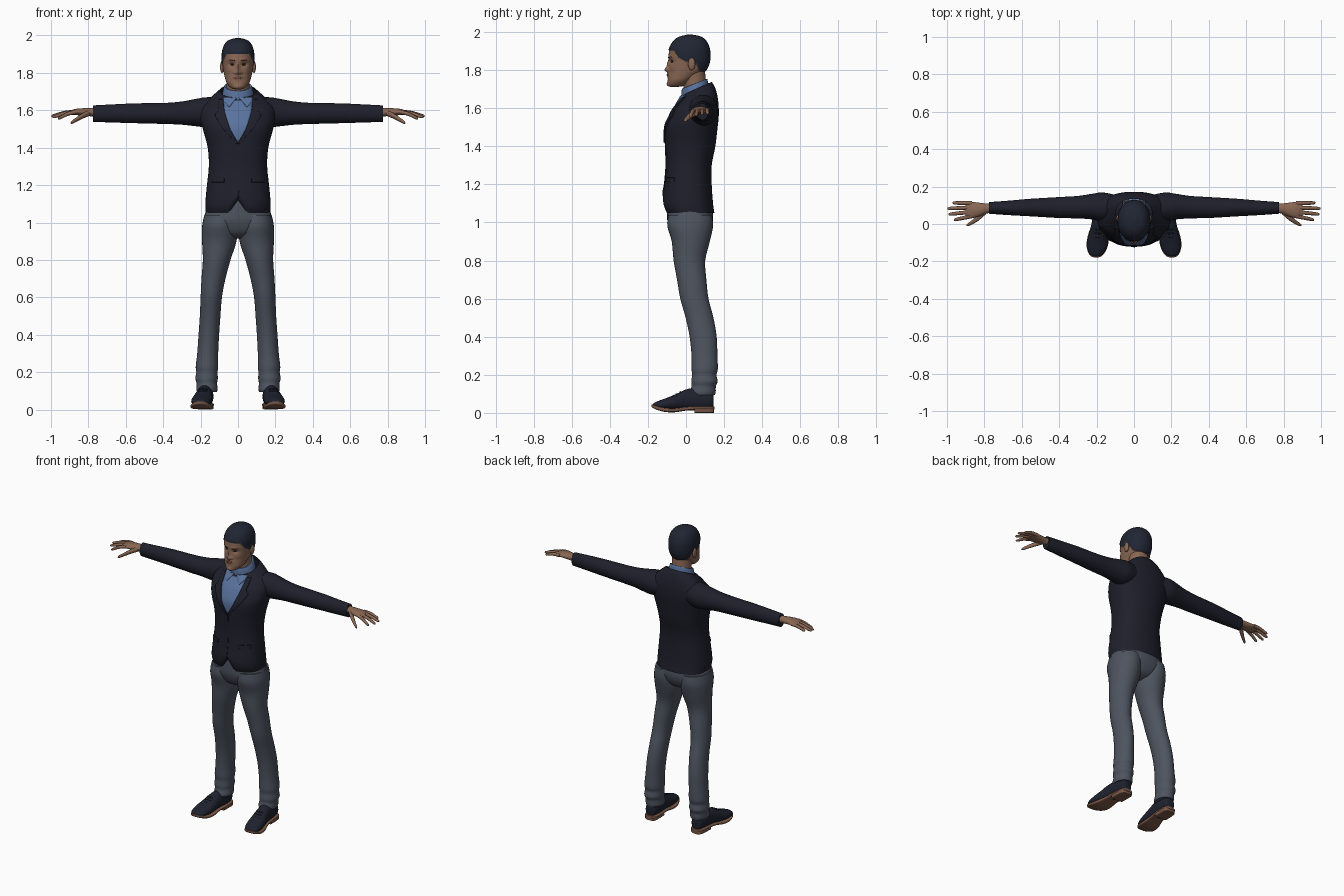
import bpy, bmesh, math
from mathutils import Vector
from mathutils.bvhtree import BVHTree

if "Cube" in bpy.data.objects:
    bpy.data.objects.remove(bpy.data.objects["Cube"])
parts = []


def material(name, *rgb):
    m = bpy.data.materials.new(name)
    m.use_nodes = True
    m.diffuse_color = (*rgb, 1)
    m.node_tree.nodes["Principled BSDF"].inputs["Base Color"].default_value = (*rgb, 1)
    return m


jacket_navy = material("jacket navy", .013, .014, .024)
shirt_blue = material("shirt blue", .1, .17, .34)
trouser_grey = material("trouser grey", .075, .088, .115)
skin = material("skin", .25, .135, .088)
hair_dark = material("hair dark", .015, .019, .033)
shoe_dark = material("shoe dark", .013, .016, .028)
sole_brown = material("sole brown", .2, .1, .065)
lip_brown = material("lip brown", .15, .065, .048)
eye_dark = material("eye dark", .04, .025, .02)


def finish(name, bm, *mats):
    mesh = bpy.data.meshes.new(name)
    bm.to_mesh(mesh)
    bm.free()
    for m in mats:
        mesh.materials.append(m)
    obj = bpy.data.objects.new(name, mesh)
    bpy.context.collection.objects.link(obj)
    parts.append(obj)
    return obj


def spline(rings, steps):
    """Smooth in-between rings (Catmull-Rom)."""
    pts = [Vector(r) for r in rings]
    pts = [pts[0]] + pts + [pts[-1]]
    out = []
    for a, b, c, d in zip(pts, pts[1:], pts[2:], pts[3:]):
        for i in range(steps):
            t = i / steps
            out.append(b + .5 * t * (c - a + t * (2*a - 5*b + 4*c - d + t * (3*(b - c) + d - a))))
    return out + [pts[-1]]


def loft(name, rings, axis, *mats, power=1, seg=32, steps=4, tweak=None, capped=True, rule=None):
    """Skin over oval rings (x, y, z, radius, radius) set across an axis."""
    bm = bmesh.new()
    rows = []
    for x, y, z, a, b in spline(rings, steps):
        row = []
        for i in range(seg):
            t = math.tau * i / seg
            u, v = math.cos(t), math.sin(t)
            u = a * math.copysign(abs(u) ** power, u)
            v = b * math.copysign(abs(v) ** power, v)
            offset = {"z": (u, v, 0), "x": (0, u, v), "y": (u, 0, v)}[axis]
            p = Vector((x, y, z)) + Vector(offset)
            row.append(bm.verts.new(tweak(p) if tweak else p))
        rows.append(row)
    for low, high in zip(rows, rows[1:]):
        for i in range(seg):
            j = (i + 1) % seg
            bm.faces.new((low[i], low[j], high[j], high[i]))
    if capped:
        bm.faces.new(rows[0])
        bm.faces.new(rows[-1])
    bmesh.ops.recalc_face_normals(bm, faces=bm.faces)
    if rule:
        for f in bm.faces:
            f.material_index = rule(f.calc_center_median())
    return finish(name, bm, *mats)


def lerp(table, v):
    """Piecewise straight lookup: rows start with the key."""
    for a, b in zip(table, table[1:]):
        if v <= b[0]:
            t = max(0, (v - a[0]) / (b[0] - a[0]))
            return [p + t * (q - p) for p, q in zip(a[1:], b[1:])]
    return table[-1][1:]


def drape(name, target, rows, lift, mat, side=1, count=14, cols=10):
    """Thin plate laid on the front of a part; rows are (z, x from, x to)."""
    tree = BVHTree.FromPolygons([v.co for v in target.data.vertices],
                                [p.vertices for p in target.data.polygons])
    bm = bmesh.new()
    grid = []
    for i in range(count + 1):
        z = rows[0][0] + (rows[-1][0] - rows[0][0]) * i / count
        x0, x1 = lerp(rows, z)
        line = []
        for j in range(cols + 1):
            x = side * (x0 + (x1 - x0) * j / cols)
            hit = tree.ray_cast(Vector((x, -1, z)), Vector((0, 1, 0)))[0]
            line.append(bm.verts.new((x, (hit.y if hit else 0) - lift, z)))
        grid.append(line)
    for a, b in zip(grid, grid[1:]):
        for j in range(cols):
            quad = (a[j], a[j + 1], b[j + 1], b[j])
            bm.faces.new(quad if side > 0 else quad[::-1])
    obj = finish(name, bm, mat)
    solid = obj.modifiers.new("thickness", "SOLIDIFY")
    solid.thickness = lift
    solid.offset = -1


def ball(name, centre, radii, mat):
    bm = bmesh.new()
    bmesh.ops.create_uvsphere(bm, u_segments=20, v_segments=12, radius=1)
    for v in bm.verts:
        v.co = Vector(centre) + Vector(a * b for a, b in zip(v.co, radii))
    return finish(name, bm, mat)


# Jacket body: neckline tilts forward, hem is notched at the front
def shape_jacket(p):
    p.z += (p.y - .05) * .45 * min(1, max(0, (p.z - 1.6) / .1))
    if p.y < 0 and p.z < 1.2:
        p.z += .07 * max(0, 1 - abs(p.x) / .05) * (1.2 - p.z) / .15
    return p


jacket = loft("jacket", [(0, y, z, a, b) for z, y, a, b in (
    (1.05, .022, .172, .127), (1.1, .01, .175, .132), (1.2, .011, .166, .124),
    (1.3, .015, .156, .12), (1.4, .023, .162, .131), (1.5, .028, .188, .138),
    (1.56, .042, .2, .13), (1.62, .056, .19, .114), (1.67, .06, .135, .095),
    (1.7, .058, .096, .077))], "z", jacket_navy, power=.88, seg=64,
    tweak=shape_jacket, capped=False)

# Shirt front, collar and lapels
opening = [(1.43, .001), (1.5, .043), (1.55, .062), (1.6, .074), (1.67, .08)]
drape("shirt_front", jacket, [(z, -w, w) for z, w in opening], .004, shirt_blue)


def tilt_collar(p):
    p.z += (p.y - .045) * .4
    return p


loft("shirt_collar", [(0, .047, 1.62, .085, .075), (0, .047, 1.68, .084, .073),
                      (0, .045, 1.725, .075, .067), (0, .045, 1.727, .068, .06)],
     "z", shirt_blue, tweak=tilt_collar)
for side, word in ((1, "left"), (-1, "right")):
    drape(word + "_collar_wing", jacket, [(1.62, .045, .05), (1.64, .03, .068),
          (1.67, .006, .08)], .009, shirt_blue, side)
    drape(word + "_lapel", jacket, [(1.42, 0, .006), (1.5, .043, .08), (1.57, .066, .122),
          (1.585, .07, .122), (1.59, .072, .105), (1.66, .079, .105)], .008,
          jacket_navy, side, count=30)
    drape(word + "_pocket_flap", jacket, [(1.215, .075, .142), (1.235, .075, .142)],
          .006, jacket_navy, side)
drape("front_seam", jacket, [(1.13, -.003, .004), (1.43, -.003, .004)], .003, jacket_navy)


# Head with sculpted face; hair is the raised upper part
hairline = [(-.1, 1.905), (-.065, 1.905), (-.04, 1.87), (0, 1.845), (.045, 1.845),
            (.065, 1.8), (.13, 1.785)]
# (x, z, width, height, push) bumps on the face
bumps = [(0, 1.802, .013, .013, -.022), (0, 1.83, .009, .022, -.012),
         (0, 1.775, .026, .012, -.006), (0, 1.725, .022, .013, -.005)]
for s in (-1, 1):
    bumps += [(s * .033, 1.845, .018, .011, .01), (s * .032, 1.868, .022, .008, -.004),
              (s * .05, 1.81, .02, .018, -.004), (s * .016, 1.8, .008, .008, -.007)]


def is_hair(p):
    return int(p.z > lerp(hairline, p.y)[0])


def shape_head(p):
    out = p.copy()
    if p.y < -.02:
        for x, z, w, h, push in bumps:
            out.y += push * math.exp(-((p.x - x) / w) ** 2 - ((p.z - z) / h) ** 2)
    if is_hair(p):
        out += (p - Vector((0, .02, 1.85))).normalized() * .004
    return out


head = loft("head", [(0, y, z, a, b) for z, y, a, b in (
    (1.712, -.06, .018, .02), (1.72, -.05, .038, .045), (1.745, -.033, .06, .063),
    (1.775, -.01, .07, .083), (1.8, .007, .076, .096), (1.84, .016, .082, .105),
    (1.88, .017, .084, .108), (1.915, .018, .082, .103), (1.95, .02, .07, .085),
    (1.972, .022, .047, .057), (1.982, .022, .012, .015))],
    "z", skin, hair_dark, power=.93, seg=72, steps=8, tweak=shape_head, rule=is_hair)
loft("neck", [(0, .05, 1.64, .066, .062), (0, .047, 1.72, .062, .06),
              (0, .035, 1.82, .062, .062)], "z", skin)
drape("lips", head, [(1.767, -.012, .012), (1.774, -.024, .024), (1.783, -.01, .01)],
      .002, lip_brown)
for side, word in ((1, "left"), (-1, "right")):
    ball(word + "_ear", (side * .085, .03, 1.832), (.011, .019, .033), skin)
    drape(word + "_eye", head, [(1.841, .026, .038), (1.845, .021, .045), (1.849, .026, .04)],
          .002, eye_dark, side, count=6)
    drape(word + "_eyebrow", head, [(1.863, .016, .03), (1.867, .016, .052),
          (1.871, .03, .048)], .002, eye_dark, side, count=6)

# Hips
loft("trouser_hips", [(0, .02, .915, .03, .04), (0, .022, .94, .11, .09),
     (0, .022, 1, .182, .118), (0, .02, 1.06, .172, .12), (0, .012, 1.15, .15, .11)],
     "z", trouser_grey, power=.9)

for side, word in ((1, "left"), (-1, "right")):
    def limb(name, rings, axis, mat, **options):
        loft(word + "_" + name, [(side * r[0], *r[1:]) for r in rings], axis, mat, **options)

    # Sleeve and hand
    limb("sleeve", [(.06, .075, 1.595, .07, .07), (.16, .09, 1.59, .078, .08),
         (.22, .093, 1.588, .069, .074), (.3, .09, 1.585, .06, .062),
         (.4, .088, 1.583, .056, .056), (.55, .088, 1.584, .047, .053),
         (.68, .086, 1.583, .038, .048), (.775, .086, 1.582, .031, .044)], "x", jacket_navy)
    limb("palm", [(.75, .086, 1.588, .026, .024), (.79, .083, 1.59, .027, .022),
         (.83, .077, 1.591, .037, .02), (.87, .075, 1.591, .043, .016),
         (.9, .077, 1.587, .036, .01)], "x", skin)
    tips = {"index": (.963, .022, 1.555), "middle": (.992, .052, 1.563),
            "ring": (.998, .083, 1.569), "little": (.97, .113, 1.572)}
    for i, (finger, tip) in enumerate(tips.items()):
        root, tip = Vector((.865, .042 + .023 * i, 1.591)), Vector(tip)
        rings = [(*(root.lerp(tip, t) + Vector((0, 0, up))), r, r) for t, up, r in (
            (0, 0, .011), (.45, .006, .0105), (.85, .001, .009), (.97, 0, .006), (1, 0, .002))]
        limb(finger + "_finger", rings, "x", skin, seg=12)
    limb("thumb", [(.79, .07, 1.587, .016, .016), (.83, .036, 1.57, .017, .015),
         (.865, .01, 1.55, .012, .012), (.888, -.004, 1.536, .008, .009),
         (.895, -.007, 1.532, .002, .002)], "x", skin, seg=14)

    # Trouser leg, loosely gathered at the ankle
    limb("trouser_leg", [(x, y, z, a, b) for z, x, y, a, b in (
        (1.04, .095, .022, .085, .115), (.98, .098, .022, .094, .12), (.9, .1, .025, .092, .1),
        (.8, .114, .018, .074, .083), (.7, .131, .03, .064, .077), (.6, .143, .044, .057, .074),
        (.5, .149, .071, .055, .073), (.4, .156, .09, .055, .071), (.3, .162, .097, .056, .068),
        (.23, .166, .098, .06, .069), (.2, .166, .096, .057, .064), (.165, .168, .097, .06, .069),
        (.14, .167, .093, .055, .064), (.11, .166, .088, .057, .068),
        (.095, .166, .088, .053, .064))], "z", trouser_grey)

    # Shoe upper, sole and heel
    limb("shoe", [(.172, .145, .06, .018, .03), (.172, .135, .065, .035, .045),
         (.174, .08, .07, .043, .06), (.18, .01, .07, .045, .056), (.188, -.05, .056, .052, .044),
         (.195, -.1, .046, .055, .033), (.2, -.145, .041, .045, .022),
         (.202, -.168, .04, .025, .012), (.202, -.173, .04, .006, .004)], "y", shoe_dark)
    limb("sole", [(.172, .15, .026, .02, .008), (.172, .135, .026, .04, .009),
         (.175, .06, .026, .046, .009), (.181, 0, .022, .046, .01), (.19, -.06, .014, .056, .011),
         (.196, -.11, .016, .058, .011), (.2, -.15, .026, .046, .011),
         (.202, -.172, .034, .028, .009), (.202, -.18, .037, .008, .006)],
         "y", sole_brown, power=.5)
    limb("shoe_heel", [(.172, .148, .013, .022, .013), (.172, .135, .013, .04, .013),
         (.174, .09, .013, .044, .013), (.175, .045, .013, .044, .013)],
         "y", sole_brown, power=.4)
    # Laces
    for i in range(3):
        ball(f"{word}_lace_{i + 1}", (side * (.186 + .003 * i), -.03 - .02 * i, .108 - .011 * i),
             (.024, .005, .006), shoe_dark)

# Smooth shading with sharp creases kept
bpy.ops.object.select_all(action="DESELECT")
for obj in parts:
    obj.select_set(True)
bpy.context.view_layer.objects.active = jacket
bpy.ops.object.shade_smooth_by_angle(angle=math.radians(50))
